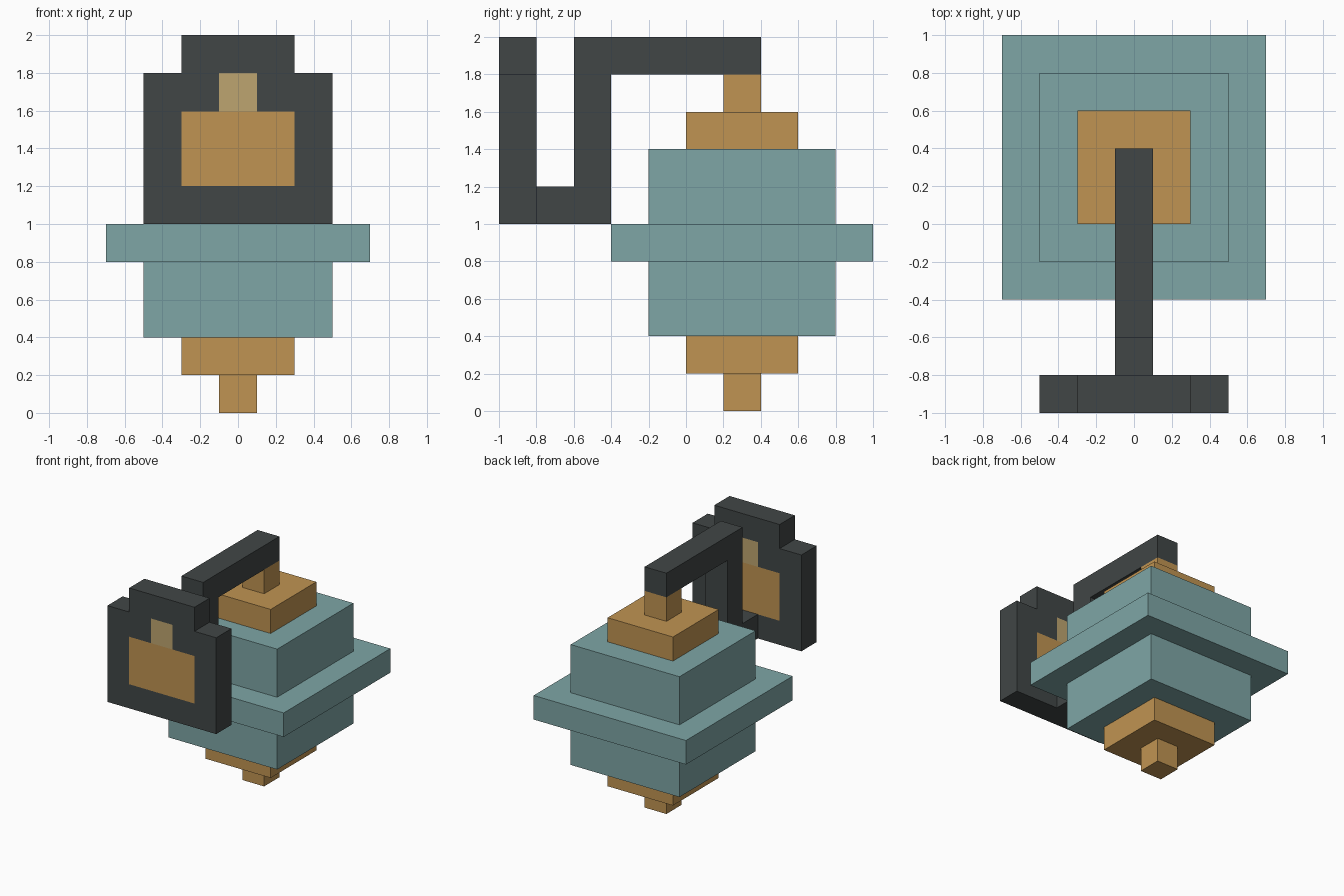
import bpy
import bmesh
from mathutils import Vector

cube = bpy.data.objects.get("Cube")
if cube:
    bpy.data.objects.remove(cube, do_unlink=True)


def material(name, rgb):
    """Flat material from display colour channels."""
    def linear(c):
        c /= 255
        return c / 12.92 if c <= 0.04045 else ((c + 0.055) / 1.055) ** 2.4
    colour = (*[linear(c) for c in rgb], 1)
    mat = bpy.data.materials.new(name)
    mat.use_nodes = True
    mat.diffuse_color = colour
    bsdf = next(n for n in mat.node_tree.nodes if n.type == 'BSDF_PRINCIPLED')
    bsdf.inputs["Base Color"].default_value = colour
    return mat


teal = material("teal", (126, 166, 166))
bronze = material("bronze", (192, 148, 82))
pale_gold = material("pale gold", (190, 165, 112))
charcoal = material("charcoal", (65, 70, 70))


def finish(name, bm, *mats):
    bmesh.ops.recalc_face_normals(bm, faces=bm.faces)
    mesh = bpy.data.meshes.new(name)
    bm.to_mesh(mesh)
    bm.free()
    for mat in mats:
        mesh.materials.append(mat)
    obj = bpy.data.objects.new(name, mesh)
    bpy.context.collection.objects.link(obj)
    return obj


def prism(points, direction):
    """Extrude a flat outline along a direction."""
    bm = bmesh.new()
    face = bm.faces.new([bm.verts.new(p) for p in points])
    new = bmesh.ops.extrude_face_region(bm, geom=[face])["geom"]
    verts = [v for v in new if isinstance(v, bmesh.types.BMVert)]
    bmesh.ops.translate(bm, verts=verts, vec=direction)
    return bm


# Stepped body: square tiers around one upright axis
AXIS_Y = 0.3
tiers = [
    ("bottom_tip", 0.1, 0.0, 0.2, bronze),
    ("lower_cap", 0.3, 0.2, 0.4, bronze),
    ("lower_body", 0.5, 0.4, 0.8, teal),
    ("wide_rim", 0.7, 0.8, 1.0, teal),
    ("upper_body", 0.5, 1.0, 1.4, teal),
    ("upper_cap", 0.3, 1.4, 1.6, bronze),
    ("top_stem", 0.1, 1.6, 1.8, bronze),
]
for name, half, low, high, mat in tiers:
    square = [(sx * half, AXIS_Y + sy * half, low)
              for sx, sy in ((-1, -1), (1, -1), (1, 1), (-1, 1))]
    finish(name, prism(square, (0, 0, high - low)), mat)

# Hooked arm: side profile carried across the width
hook = [(-0.8, 1.0), (-0.4, 1.0), (-0.4, 1.8), (0.4, 1.8),
        (0.4, 2.0), (-0.6, 2.0), (-0.6, 1.2), (-0.8, 1.2)]
finish("hooked_arm", prism([(-0.1, y, z) for y, z in hook], (0.2, 0, 0)), charcoal)

# Front plate: stepped outline, cut so the emblem shows on both flat sides
half_outline = [(0.5, 1.0), (0.5, 1.8), (0.3, 1.8), (0.3, 2.0)]
outline = half_outline + [(-x, z) for x, z in reversed(half_outline)]
bm = prism([(x, -1.0, z) for x, z in outline], (0, 0.2, 0))
cuts = [((x, 0, 0), (1, 0, 0)) for x in (-0.3, -0.1, 0.1, 0.3)]
cuts += [((0, 0, z), (0, 0, 1)) for z in (1.2, 1.595, 1.8)]
for point, normal in cuts:
    bmesh.ops.bisect_plane(bm, geom=bm.verts[:] + bm.edges[:] + bm.faces[:],
                           plane_co=Vector(point), plane_no=Vector(normal))
bm.normal_update()
for face in bm.faces:
    centre = face.calc_center_median()
    if abs(face.normal.y) > 0.9:
        if abs(centre.x) < 0.3 and 1.2 < centre.z < 1.595:
            face.material_index = 1
        elif abs(centre.x) < 0.1 and 1.595 < centre.z < 1.8:
            face.material_index = 2
finish("front_plate", bm, charcoal, bronze, pale_gold)
